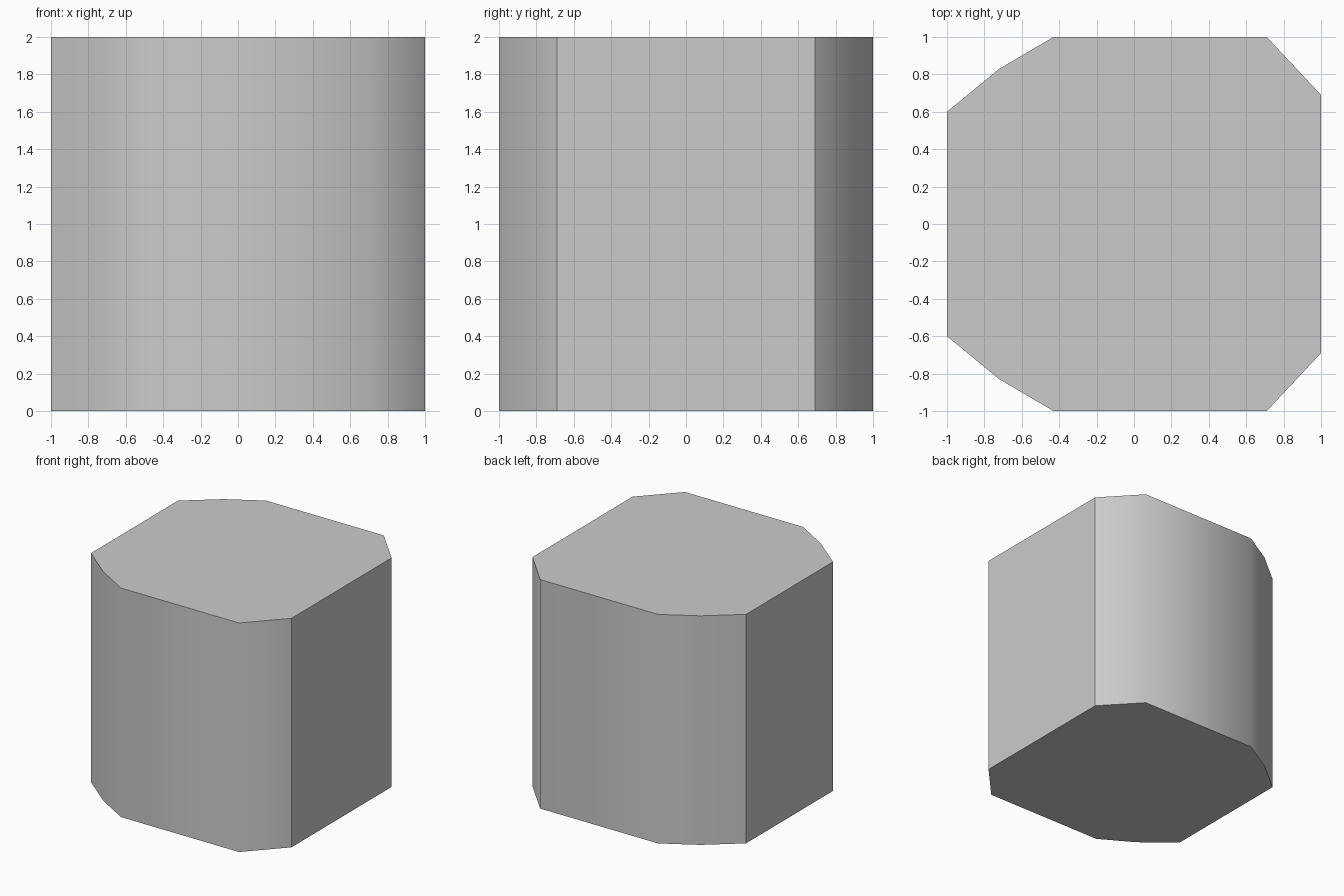
import bpy, bmesh

if "Cube" in bpy.data.objects:
    bpy.data.objects.remove(bpy.data.objects["Cube"])

# Half outline of the block seen from above (front side, left to right)
half = [(-1, -0.6), (-0.72, -0.83), (-0.43, -1), (0.71, -1), (1, -0.69)]
outline = half + [(x, -y) for x, y in reversed(half)]

# Extrude the outline into a solid block
bm = bmesh.new()
base = bm.faces.new([bm.verts.new((x, y, 0)) for x, y in outline])
extruded = bmesh.ops.extrude_face_region(bm, geom=[base], use_keep_orig=True)
top_verts = [g for g in extruded["geom"] if isinstance(g, bmesh.types.BMVert)]
bmesh.ops.translate(bm, verts=top_verts, vec=(0, 0, 2))
bmesh.ops.recalc_face_normals(bm, faces=bm.faces)

# Front and back wrap smoothly; the caps and the left and right faces stay flat
for face in bm.faces:
    face.normal_update()
    flat = abs(face.normal.z) > 0.9 or abs(face.normal.x) > 0.99
    face.smooth = not flat
    if flat:
        for edge in face.edges:
            edge.smooth = False

mesh = bpy.data.meshes.new("block")
bm.to_mesh(mesh)
bm.free()
block = bpy.data.objects.new("block", mesh)
bpy.context.collection.objects.link(block)
